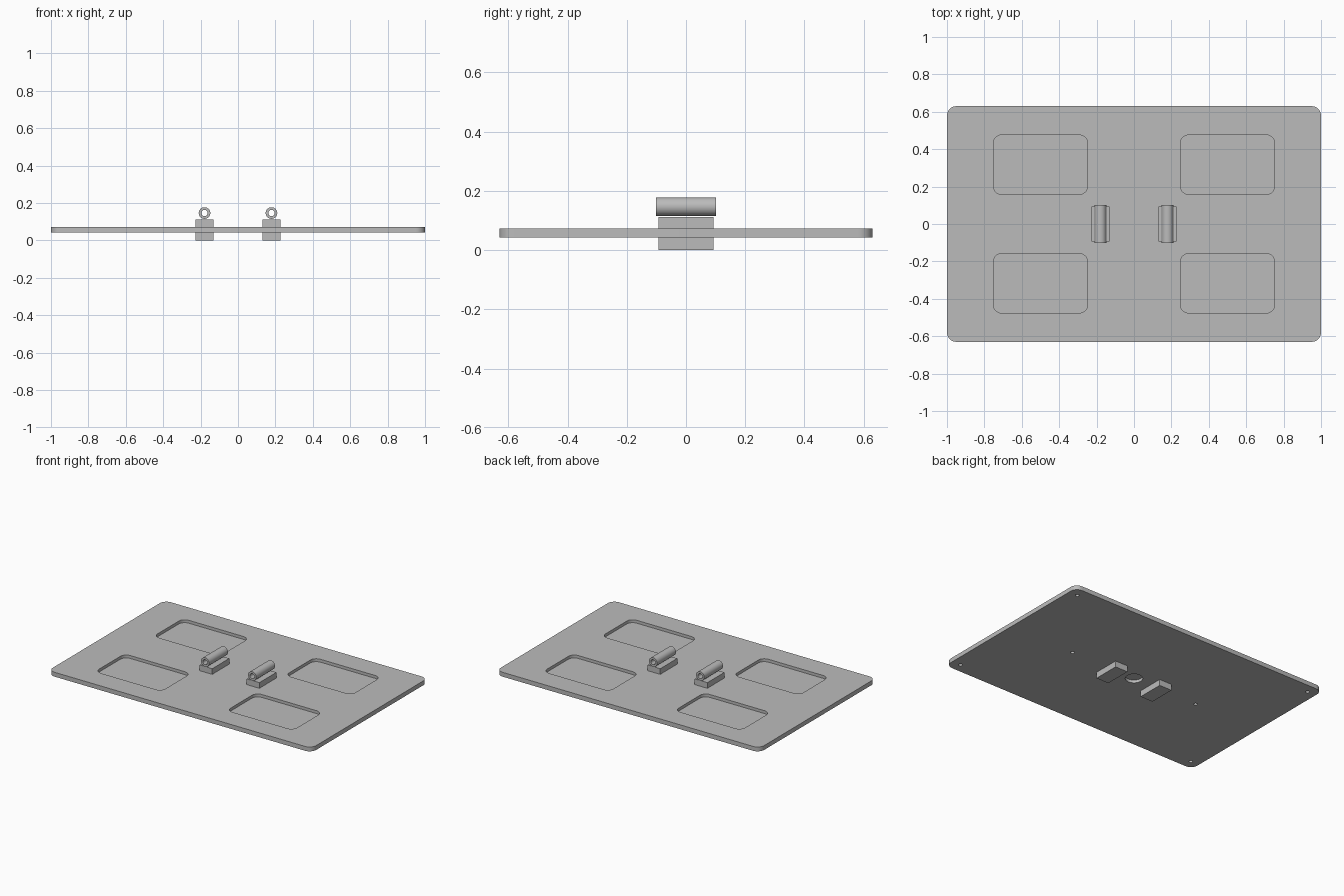
import bpy
import bmesh
from math import cos, sin, pi, radians

cube = bpy.data.objects.get("Cube")
if cube:
    bpy.data.objects.remove(cube, do_unlink=True)

PLATE_BOTTOM, PLATE_TOP = 0.042, 0.072

grey = bpy.data.materials.new("plain grey")
grey.use_nodes = True
grey.diffuse_color = (0.5, 0.5, 0.5, 1)
grey.node_tree.nodes["Principled BSDF"].inputs["Base Color"].default_value = (0.5, 0.5, 0.5, 1)


def rounded_rect(cx, cy, hx, hy, r, steps=8):
    """Outline of a rectangle with round corners."""
    points = []
    for i, (sx, sy) in enumerate([(1, 1), (-1, 1), (-1, -1), (1, -1)]):
        for k in range(steps + 1):
            a = (i + k / steps) * pi / 2
            points.append((cx + sx * (hx - r) + r * cos(a), cy + sy * (hy - r) + r * sin(a)))
    return points


def circle(cx, cy, r, n=32):
    return [(cx + r * cos(2 * pi * i / n), cy + r * sin(2 * pi * i / n)) for i in range(n)]


def add_prism(bm, outline, z0, z1):
    face = bm.faces.new([bm.verts.new((x, y, z0)) for x, y in outline])
    top = bmesh.ops.extrude_face_region(bm, geom=[face])["geom"]
    bmesh.ops.translate(bm, vec=(0, 0, z1 - z0),
                        verts=[v for v in top if isinstance(v, bmesh.types.BMVert)])


def finish(bm, name):
    bmesh.ops.recalc_face_normals(bm, faces=bm.faces)
    mesh = bpy.data.meshes.new(name)
    bm.to_mesh(mesh)
    bm.free()
    mesh.materials.append(grey)
    obj = bpy.data.objects.new(name, mesh)
    bpy.context.collection.objects.link(obj)
    return obj


def activate(obj):
    bpy.ops.object.select_all(action="DESELECT")
    obj.select_set(True)
    bpy.context.view_layer.objects.active = obj


def smooth(obj):
    activate(obj)
    bpy.ops.object.shade_smooth_by_angle(angle=radians(35))


# Base plate with rounded corners
bm = bmesh.new()
add_prism(bm, rounded_rect(0, 0, 1, 0.63, 0.05), PLATE_BOTTOM, PLATE_TOP)
plate = finish(bm, "base_plate")

# Pockets in the top, blind holes in the underside
bm = bmesh.new()
for sx in (-1, 1):
    for sy in (-1, 1):
        add_prism(bm, rounded_rect(sx * 0.5, sy * 0.317, 0.252, 0.159, 0.045),
                  PLATE_TOP - 0.02, PLATE_TOP + 0.05)
        add_prism(bm, circle(sx * 0.935, sy * 0.565, 0.0125, 20), 0, PLATE_BOTTOM + 0.02)
    add_prism(bm, circle(sx * 0.5, 0, 0.0125, 20), 0, PLATE_BOTTOM + 0.02)
add_prism(bm, circle(0, 0, 0.055), 0, PLATE_BOTTOM + 0.02)
cutter = finish(bm, "pocket_cutter")
cutter.hide_render = True

cut = plate.modifiers.new("pockets", "BOOLEAN")
cut.operation = "DIFFERENCE"
cut.solver = "EXACT"
cut.object = cutter
activate(plate)
bpy.ops.object.modifier_apply(modifier=cut.name)
bpy.data.objects.remove(cutter, do_unlink=True)
smooth(plate)

for side, sx in (("left", 1), ("right", -1)):
    # Block passing through the plate
    bm = bmesh.new()
    x, hx, hy = sx * 0.179, 0.048, 0.0925
    add_prism(bm, [(x - hx, -hy), (x + hx, -hy), (x + hx, hy), (x - hx, hy)], 0, 0.111)
    finish(bm, side + "_block")

    # Hollow tube lying front to back above the block
    bm = bmesh.new()
    n = 40
    rings = []
    for r, y in ((0.031, -0.102), (0.031, 0.102), (0.017, 0.102), (0.017, -0.102)):
        rings.append([bm.verts.new((px, y, pz)) for px, pz in circle(x, 0.1465, r, n)])
    for a, b in zip(rings, rings[1:] + rings[:1]):
        for i in range(n):
            j = (i + 1) % n
            bm.faces.new((a[i], a[j], b[j], b[i]))
    smooth(finish(bm, side + "_tube"))
